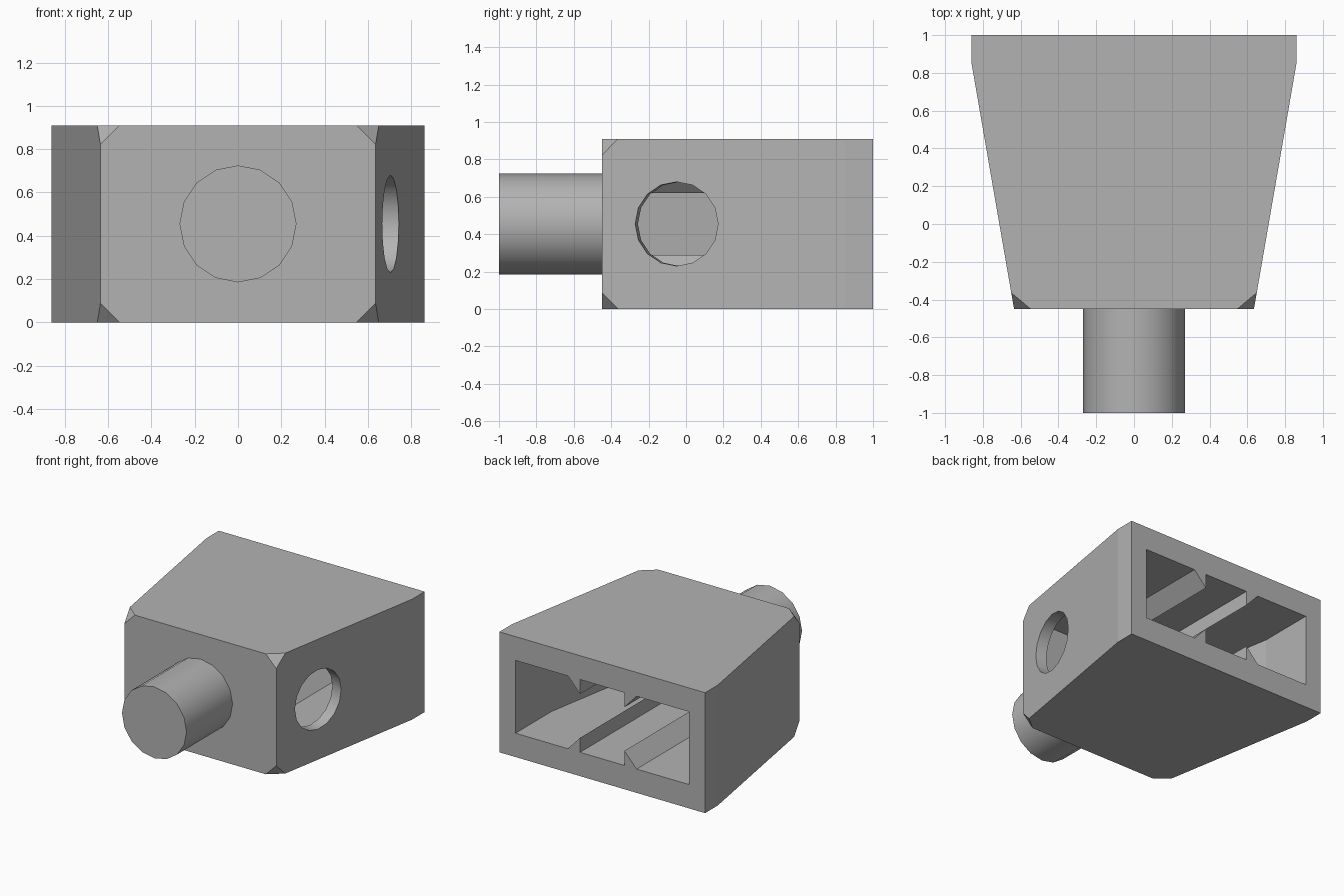
import bpy, bmesh, math
from mathutils import Matrix, Vector

default = bpy.data.objects.get("Cube")
if default:
    bpy.data.objects.remove(default)

HEIGHT, MID = 0.91, 0.455
SIDES = 16

grey = bpy.data.materials.new("plain_grey")
grey.use_nodes = True
colour = (0.45, 0.45, 0.45, 1)
grey.diffuse_color = colour
grey.node_tree.nodes["Principled BSDF"].inputs["Base Color"].default_value = colour


def make_object(name, bm):
    bmesh.ops.recalc_face_normals(bm, faces=bm.faces)
    mesh = bpy.data.meshes.new(name)
    bm.to_mesh(mesh)
    bm.free()
    mesh.materials.append(grey)
    obj = bpy.data.objects.new(name, mesh)
    bpy.context.collection.objects.link(obj)
    return obj


def prism(points, direction):
    """Extrude a closed outline of 3D points along a direction."""
    bm = bmesh.new()
    face = bm.faces.new([bm.verts.new(p) for p in points])
    new = bmesh.ops.extrude_face_region(bm, geom=[face])["geom"]
    verts = [v for v in new if isinstance(v, bmesh.types.BMVert)]
    bmesh.ops.translate(bm, verts=verts, vec=direction)
    return bm


def mirrored(half, z):
    """Complete a right-hand plan outline with its mirror image."""
    return [(x, y, z) for x, y in half] + [(-x, y, z) for x, y in reversed(half)]


def cylinder(name, centre, axis, radius, length):
    bm = bmesh.new()
    bmesh.ops.create_cone(bm, cap_ends=True, segments=SIDES, radius1=radius,
                          radius2=radius, depth=length)
    # Turn the axis while keeping one corner of the polygon on top
    z = Vector(axis).normalized()
    y = Vector((0, 0, 1))
    turn = Matrix((y.cross(z), y, z)).transposed().to_4x4()
    bm.transform(Matrix.Translation(centre) @ turn)
    for face in bm.faces:
        face.smooth = len(face.verts) == 4
    return make_object(name, bm)


def subtract(obj, cutter):
    mod = obj.modifiers.new("cut", 'BOOLEAN')
    mod.operation, mod.solver, mod.object = 'DIFFERENCE', 'EXACT', cutter
    bpy.context.view_layer.objects.active = obj
    bpy.ops.object.modifier_apply(modifier=mod.name)
    bpy.data.objects.remove(cutter)


# Tapered housing with clipped front corners
bm = prism(mirrored([(0.635, -0.45), (0.86, 0.85), (0.86, 1)], 0), (0, 0, HEIGHT))
corners = [v for v in bm.verts if v.co.y < -0.4]
bmesh.ops.bevel(bm, geom=corners, offset=0.088, segments=1, affect='VERTICES')
housing = make_object("housing", bm)

# Cavity open at the back, with triangular rails on floor and ceiling
low, high, rail = 0.18, 0.73, 0.11
half = [(0.58, -0.27), (0.725, 0.57), (0.725, 1.1)]
cavity = make_object("cavity_cutter", prism(mirrored(half, low), (0, 0, high - low)))
for side in (-1, 1):
    for base, up in ((low, 1), (high, -1)):
        outline = [(0.185, base + up * rail), (0.185, base - up * rail),
                   (0.39, base - up * rail)]
        points = [(side * x, -0.5, z) for x, z in outline]
        subtract(cavity, make_object("rail_cutter", prism(points, (0, 2, 0))))
subtract(housing, cavity)

# Round holes square to the slanted side walls
slope = math.atan2(0.225, 1.3)
for side in (-1, 1):
    axis = (side * math.cos(slope), -math.sin(slope), 0)
    subtract(housing, cylinder("hole_cutter", (side * 0.704, -0.05, MID),
                               axis, 0.225, 0.4))

# Front stud
cylinder("front_stud", (0, -0.72, MID), (0, -1, 0), 0.27, 0.56)
